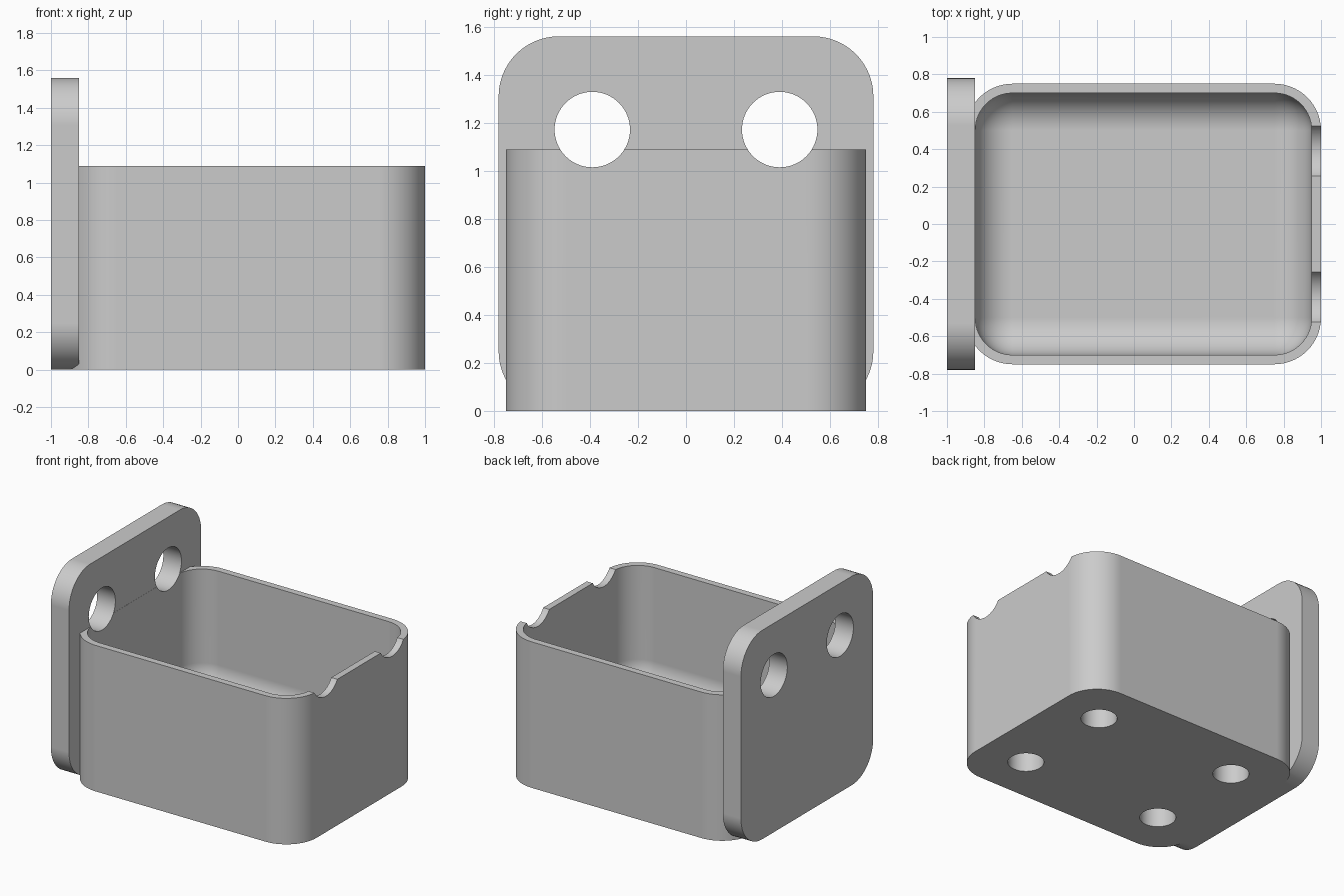
import bpy
import bmesh
import math
from mathutils import Matrix, Vector

if "Cube" in bpy.data.objects:
    bpy.data.objects.remove(bpy.data.objects["Cube"], do_unlink=True)

grey = bpy.data.materials.new("plain grey")
grey.use_nodes = True
GREY = (0.6, 0.6, 0.6, 1)
grey.diffuse_color = GREY
grey.node_tree.nodes["Principled BSDF"].inputs["Base Color"].default_value = GREY


def finish(name, bm):
    bmesh.ops.recalc_face_normals(bm, faces=bm.faces)
    mesh = bpy.data.meshes.new(name)
    bm.to_mesh(mesh)
    bm.free()
    mesh.materials.append(grey)
    obj = bpy.data.objects.new(name, mesh)
    bpy.context.collection.objects.link(obj)
    return obj


def rounded_block(name, low, high, radius, pick):
    """Box between two corners, with the edges chosen by pick rounded."""
    low, high = Vector(low), Vector(high)
    bm = bmesh.new()
    bmesh.ops.create_cube(bm, size=1)
    for v in bm.verts:
        v.co = (low + high) / 2 + v.co * (high - low)
    edges = [e for e in bm.edges if pick(e.verts[0].co, e.verts[1].co)]
    bmesh.ops.bevel(bm, geom=edges, offset=radius, segments=14,
                    profile=0.5, affect='EDGES')
    return finish(name, bm)


def cylinder(name, radius, length, centre, axis):
    bm = bmesh.new()
    turn = Matrix.Rotation(math.pi / 2, 4, 'Y') if axis == 'X' else Matrix()
    bmesh.ops.create_cone(bm, cap_ends=True, segments=64, radius1=radius,
                          radius2=radius, depth=length,
                          matrix=Matrix.Translation(centre) @ turn)
    return finish(name, bm)


def combine(target, tool, operation):
    """Apply a boolean and discard the tool."""
    tool.hide_render = True
    mod = target.modifiers.new(tool.name, 'BOOLEAN')
    mod.operation = operation
    mod.solver = 'EXACT'
    mod.object = tool
    bpy.context.view_layer.objects.active = target
    bpy.ops.object.modifier_apply(modifier=mod.name)
    bpy.data.objects.remove(tool, do_unlink=True)


def upright(a, b):
    return abs(a.z - b.z) > 0.1


def along_x(a, b):
    return abs(a.x - b.x) > 0.1


# Solid bin body and the mounting plate behind it
wall_bin = rounded_block("wall_bin", (-0.9, -0.75, 0), (1, 0.75, 1.09), 0.25, upright)
plate = rounded_block("mounting_plate", (-1, -0.78, 0), (-0.85, 0.78, 1.56), 0.25, along_x)
combine(wall_bin, plate, 'UNION')

# Cavity with rounded corners and a rounded floor
FLOOR = 0.19
cavity = rounded_block("cavity", (-0.849, -0.7, FLOOR), (0.95, 0.7, 1.5), 0.199,
                       lambda a, b: min(a.z, b.z) < FLOOR + 0.01)
combine(wall_bin, cavity, 'DIFFERENCE')

for side in (-1, 1):
    # Screw holes through the plate, which also notch the opposite rim
    hole = cylinder("screw_hole", 0.157, 2.6, (0, side * 0.39, 1.172), 'X')
    combine(wall_bin, hole, 'DIFFERENCE')
    # Blind pockets under the floor
    for end in (-1, 1):
        pocket = cylinder("floor_pocket", 0.124, 0.32,
                          (0.05 + end * 0.59, side * 0.39, 0), 'Z')
        combine(wall_bin, pocket, 'DIFFERENCE')

# Smooth curves with crisp edges and flat large faces
bpy.ops.object.select_all(action='DESELECT')
wall_bin.select_set(True)
bpy.context.view_layer.objects.active = wall_bin
bpy.ops.object.shade_smooth_by_angle(angle=math.radians(30))
weighted = wall_bin.modifiers.new("weighted_normals", 'WEIGHTED_NORMAL')
weighted.keep_sharp = True
